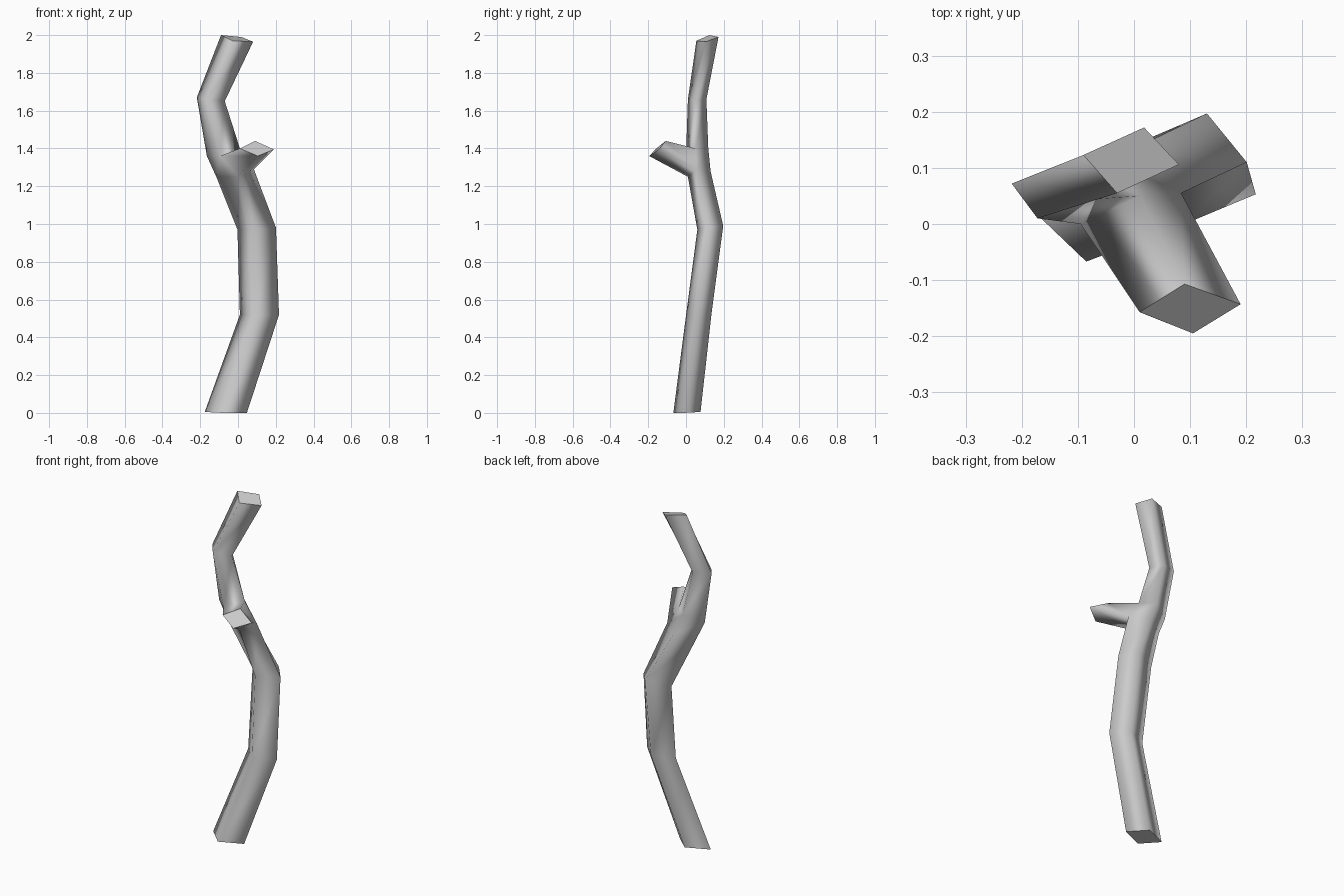
import bpy, bmesh

# trunk cross-sections from ground to tip: left, front, right, back corners
TRUNK = [
    [(-.176, .020, .005), (-.085, -.067, 0), (.047, -.010, 0), (-.045, .077, .005)],
    [(.010, .081, .52), (.090, .000, .515), (.217, .053, .52), (.135, .135, .525)],
    [(-.003, .140, .97), (.070, .060, .97), (.201, .110, .98), (.130, .197, .99)],
    [(-.115, .070, 1.25), (.000, .010, 1.25), (.084, .055, 1.29), (-.010, .130, 1.28)],
    [(-.165, .060, 1.36), (-.095, .000, 1.36), (.010, .050, 1.40), (-.060, .118, 1.40)],
    [(-.218, .072, 1.67), (-.172, .010, 1.66), (-.070, .044, 1.65), (-.120, .108, 1.66)],
    [(-.090, .123, 2.0), (-.030, .055, 1.97), (.080, .106, 1.965), (.018, .172, 1.99)],
]
# stub end: bottom, right, top, left corners
STUB = [(.105, -.195, 1.36), (.190, -.143, 1.395), (.090, -.107, 1.44), (.010, -.157, 1.40)]
FORK = 3   # the stub grows out of the front-right side of this segment

bm = bmesh.new()


def ring(points):
    return [bm.verts.new(p) for p in points]


def bridge(a, b, skip=None):
    for i in range(4):
        if i != skip:
            j = (i + 1) % 4
            bm.faces.new((a[i], a[j], b[j], b[i])).smooth = True


def cap(loop):
    face = bm.faces.new(loop)
    face.smooth = False
    for e in face.edges:
        e.smooth = False


# trunk, with one side left open at the fork
rings = [ring(r) for r in TRUNK]
for k in range(len(rings) - 1):
    bridge(rings[k], rings[k + 1], 1 if k == FORK else None)
cap(rings[0][::-1])
cap(rings[-1])

# broken side stub
lo, up = rings[FORK], rings[FORK + 1]
stub = ring(STUB)
bridge([lo[1], lo[2], up[2], up[1]], stub)
cap(stub)

bmesh.ops.recalc_face_normals(bm, faces=bm.faces[:])
mesh = bpy.data.meshes.new("branch")
bm.to_mesh(mesh)
bm.free()
bpy.context.collection.objects.link(bpy.data.objects.new("branch", mesh))
